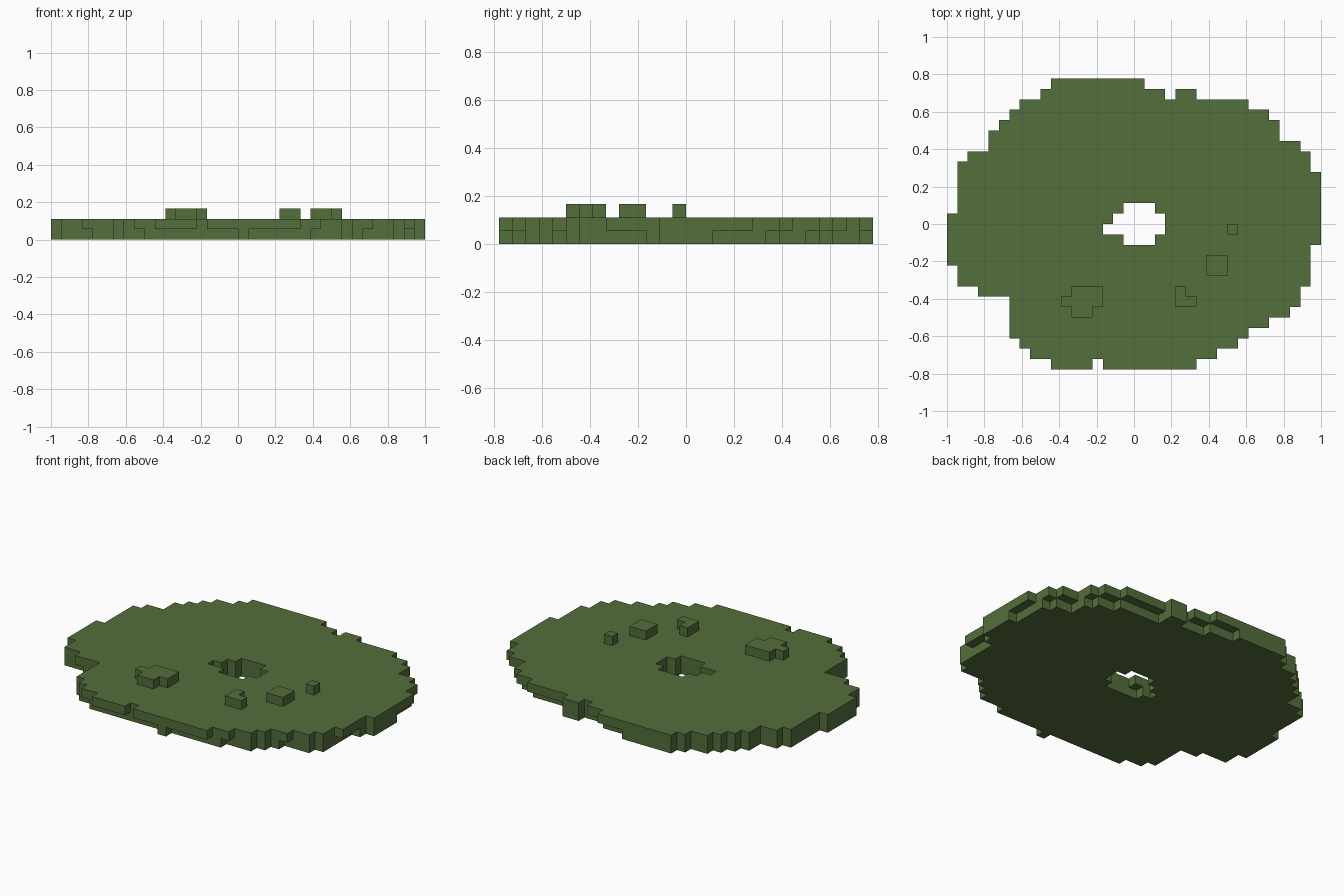
import bpy, bmesh

cube = bpy.data.objects.get("Cube")
if cube:
    bpy.data.objects.remove(cube, do_unlink=True)

U = 2 / 36  # edge length of one block

green = bpy.data.materials.new("leaf green")
green.use_nodes = True
colour = (0.088, 0.156, 0.045, 1)
green.diffuse_color = colour
bsdf = green.node_tree.nodes["Principled BSDF"]
bsdf.inputs["Base Color"].default_value = colour
bsdf.inputs["Roughness"].default_value = 0.9


def rect(x0, x1, y0, y1):
    """Block cells covering x0..x1 by y0..y1 (ends excluded)."""
    return {(x, y) for x in range(x0, x1) for y in range(y0, y1)}


# Left and right end of each row of the pad, from front to back
ROWS = [(-8, 6), (-10, 8), (-11, 10), (-12, 11), (-12, 13), (-12, 15), (-12, 16),
        (-15, 16), (-17, 17), (-17, 17), (-18, 17), (-18, 17), (-18, 18), (-18, 18),
        (-18, 18), (-17, 18), (-17, 18), (-17, 18), (-17, 18), (-17, 17), (-16, 17),
        (-14, 16), (-14, 14), (-13, 14), (-12, 13), (-11, 11), (-9, 6), (-8, 1)]

upper = set()
for i, (a, b) in enumerate(ROWS):
    upper |= rect(a, b, i - 14, i - 13)

# Notches in the rim and the stepped hole in the middle
upper -= rect(-4, -3, -14, -13) | rect(3, 4, 12, 13)
upper -= rect(-1, 2, -2, 2) | rect(-2, 3, -1, 1) | rect(-3, -2, -1, 0)

# The lower layer steps back under parts of the rim
lower = set(upper)
for r in [(-8, 0, -14, -13), (1, 6, -14, -13), (-10, -9, -13, -12), (7, 8, -13, -12),
          (12, 13, -10, -9), (-15, -14, -7, -6), (16, 17, -6, -3), (17, 18, 2, 5),
          (16, 17, 6, 7), (14, 16, 7, 8), (13, 14, 9, 10), (11, 13, 10, 11),
          (6, 11, 11, 12), (1, 3, 12, 13), (-2, 1, 13, 14), (-2, -1, -2, -1)]:
    lower -= rect(*r)

# Raised bumps on top
parts = {
    "lower_layer": (0, lower),
    "upper_layer": (1, upper),
    "large_bump": (2, rect(-6, -3, -8, -6) | rect(-7, -6, -8, -7) | rect(-6, -4, -9, -8)),
    "corner_bump": (2, rect(4, 6, -8, -7) | rect(4, 5, -7, -6)),
    "square_bump": (2, rect(7, 9, -5, -3)),
    "small_bump": (2, rect(9, 10, -1, 0)),
}
solid = {(x, y, z) for z, cells in parts.values() for x, y in cells}

# Outward direction and corners of each side of a block
SIDES = {
    (1, 0, 0): [(1, 0, 0), (1, 1, 0), (1, 1, 1), (1, 0, 1)],
    (-1, 0, 0): [(0, 0, 0), (0, 0, 1), (0, 1, 1), (0, 1, 0)],
    (0, 1, 0): [(0, 1, 0), (0, 1, 1), (1, 1, 1), (1, 1, 0)],
    (0, -1, 0): [(0, 0, 0), (1, 0, 0), (1, 0, 1), (0, 0, 1)],
    (0, 0, 1): [(0, 0, 1), (1, 0, 1), (1, 1, 1), (0, 1, 1)],
    (0, 0, -1): [(0, 0, 0), (0, 1, 0), (1, 1, 0), (1, 0, 0)],
}


def build(name, z, cells):
    """Make the exposed block sides of one part."""
    bm = bmesh.new()
    for x, y in sorted(cells):
        for (dx, dy, dz), corners in SIDES.items():
            if (x + dx, y + dy, z + dz) not in solid:
                bm.faces.new([bm.verts.new(((x + a) * U, (y + b) * U, (z + c) * U))
                              for a, b, c in corners])
    bmesh.ops.remove_doubles(bm, verts=bm.verts, dist=U / 100)
    mesh = bpy.data.meshes.new(name)
    bm.to_mesh(mesh)
    bm.free()
    mesh.materials.append(green)
    bpy.context.collection.objects.link(bpy.data.objects.new(name, mesh))


for name, (z, cells) in parts.items():
    build(name, z, cells)
